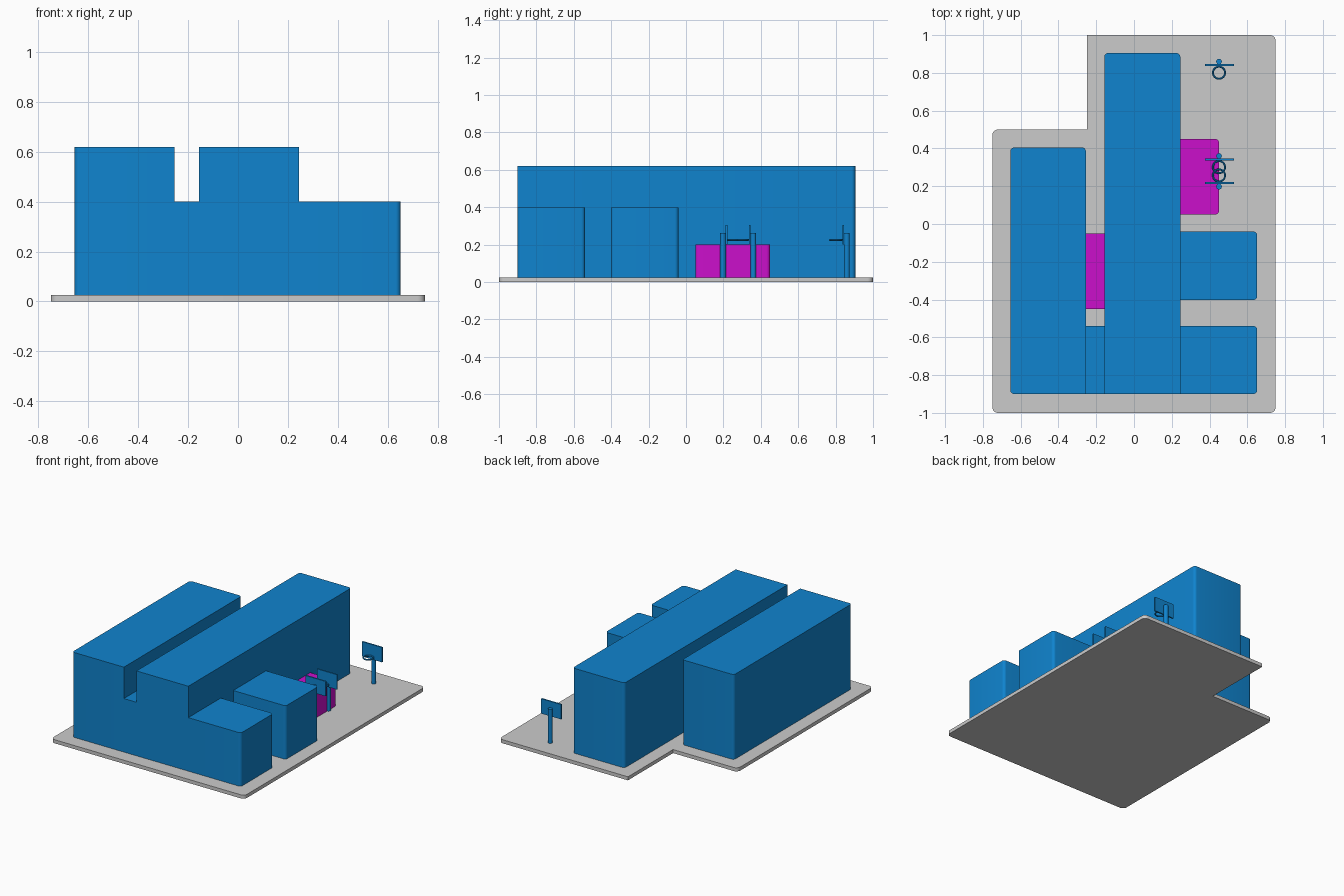
import bpy, bmesh
from math import radians, sin, cos, pi
from mathutils import Vector, Matrix

if "Cube" in bpy.data.objects:
    bpy.data.objects.remove(bpy.data.objects["Cube"])

GROUND = 0.025


def material(name, color):
    m = bpy.data.materials.new(name)
    m.diffuse_color = color
    m.use_nodes = True
    m.node_tree.nodes["Principled BSDF"].inputs["Base Color"].default_value = m.diffuse_color
    return m


BLUE = material("blue", (0.005, 0.23, 0.62, 1))
MAGENTA = material("magenta", (0.6, 0.005, 0.6, 1))


def finish(name, bm, mat=None):
    bmesh.ops.recalc_face_normals(bm, faces=bm.faces[:])
    me = bpy.data.meshes.new(name)
    bm.to_mesh(me)
    bm.free()
    ob = bpy.data.objects.new(name, me)
    bpy.context.collection.objects.link(ob)
    if mat:
        me.materials.append(mat)
    bpy.ops.object.select_all(action='DESELECT')
    ob.select_set(True)
    bpy.context.view_layer.objects.active = ob
    bpy.ops.object.shade_smooth_by_angle(angle=radians(30))
    return ob


def slab(name, corners, z0, z1, mat=None, seg=6):
    """Extrude a counter-clockwise outline of (x, y, corner radius)."""
    pts = []
    n = len(corners)
    for i, (x, y, r) in enumerate(corners):
        p = Vector((x, y))
        if r == 0:
            pts.append(p)
            continue
        a = (Vector(corners[i - 1][:2]) - p).normalized()
        b = (Vector(corners[(i + 1) % n][:2]) - p).normalized()
        c = p + (a + b) * r
        for k in range(seg + 1):
            t = k / seg * pi / 2
            pts.append(c - b * r * cos(t) - a * r * sin(t))
    bm = bmesh.new()
    face = bm.faces.new([bm.verts.new((p.x, p.y, z0)) for p in pts])
    ext = bmesh.ops.extrude_face_region(bm, geom=[face], use_keep_orig=True)
    top = [v for v in ext["geom"] if isinstance(v, bmesh.types.BMVert)]
    bmesh.ops.translate(bm, verts=top, vec=(0, 0, z1 - z0))
    return finish(name, bm, mat)


def block(name, x0, x1, y0, y1, top, mat, radii):
    """Radii order: front left, front right, back right, back left."""
    xy = [(x0, y0), (x1, y0), (x1, y1), (x0, y1)]
    return slab(name, [(x, y, r) for (x, y), r in zip(xy, radii)], GROUND, top, mat)


# L-shaped ground plate
R = 0.03
slab("ground_plate", [(-0.75, -1, R), (0.75, -1, R), (0.75, 1, R),
                      (-0.25, 1, 0), (-0.25, 0.5, 0), (-0.75, 0.5, R)], 0, GROUND)

# Tall and low building wings
r = 0.02
block("left_wing", -0.655, -0.255, -0.9, 0.405, 0.62, BLUE, (r, 0, r, r))
block("main_wing", -0.157, 0.245, -0.9, 0.905, 0.62, BLUE, (0, 0, r, r))
block("front_link", -0.255, -0.157, -0.9, -0.54, 0.40, BLUE, (0, 0, 0, 0))
block("front_wing", 0.245, 0.652, -0.9, -0.54, 0.40, BLUE, (0, r, r, 0))
block("side_wing", 0.245, 0.652, -0.402, -0.04, 0.40, BLUE, (0, r, r, 0))

# Low magenta annexes
block("courtyard_annex", -0.255, -0.157, -0.45, -0.05, 0.20, MAGENTA, (0, 0, 0, 0))
block("side_annex", 0.245, 0.45, 0.05, 0.45, 0.20, MAGENTA, (0, r, r, 0))


def torus(bm, center, major, minor, n=32, m=8):
    rings = []
    for i in range(n):
        a = 2 * pi * i / n
        rings.append([])
        for j in range(m):
            b = 2 * pi * j / m
            d = major + minor * cos(b)
            rings[-1].append(bm.verts.new(
                center + Vector((d * cos(a), d * sin(a), minor * sin(b)))))
    for i in range(n):
        p, q = rings[i], rings[(i + 1) % n]
        for j in range(m):
            k = (j + 1) % m
            bm.faces.new((p[j], q[j], q[k], p[k]))


def hoop(label, x, y, side):
    """Basketball hoop with its pole at (x, y); the ring lies toward side * y."""
    # Pole
    bm = bmesh.new()
    bmesh.ops.create_cone(bm, cap_ends=True, segments=24, radius1=0.015, radius2=0.015,
                          depth=0.262 - GROUND,
                          matrix=Matrix.Translation((x, y, (0.262 + GROUND) / 2)))
    finish(label + "_hoop_pole", bm, BLUE)
    # Backboard
    bm = bmesh.new()
    bmesh.ops.create_cube(bm, size=1, matrix=Matrix.Translation((x + 0.003, y + side * 0.019, 0.253))
                          @ Matrix.Diagonal((0.155, 0.01, 0.104, 1)))
    finish(label + "_hoop_backboard", bm, BLUE)
    # Ring
    bm = bmesh.new()
    torus(bm, Vector((x, y + side * 0.059, 0.225)), 0.032, 0.005)
    finish(label + "_hoop_ring", bm, BLUE)


# Three basketball hoops
hoop("back", 0.45, 0.86, -1)
hoop("middle", 0.45, 0.36, -1)
hoop("near", 0.45, 0.198, 1)
